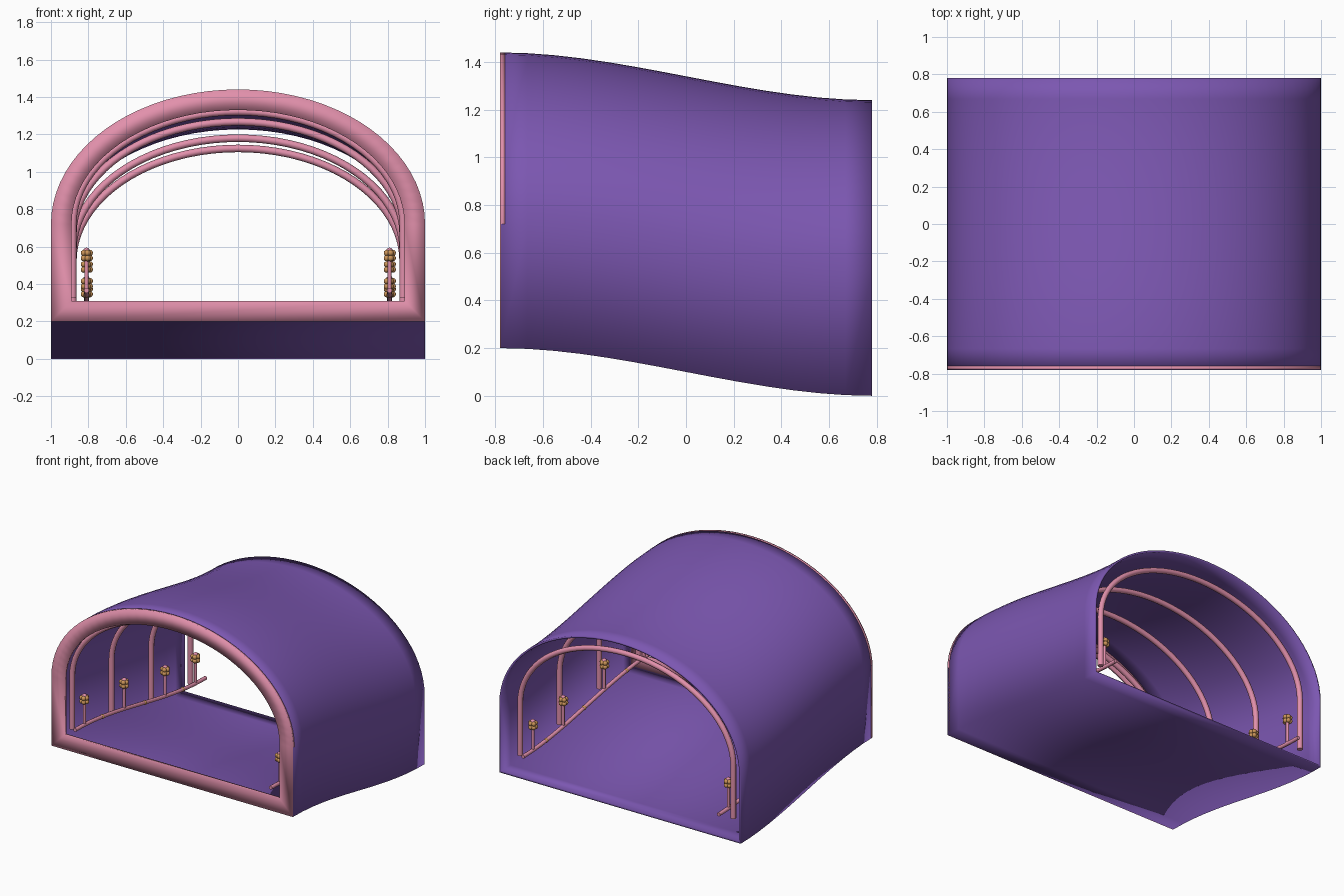
import bpy, bmesh, math
from mathutils import Vector

cube = bpy.data.objects.get("Cube")
if cube:
    bpy.data.objects.remove(cube, do_unlink=True)

HALF = 0.78      # half length of the tunnel
DROP = 0.2       # fall from the front end to the back end
SPRING = 0.52    # height where the arch begins
RISE = 0.72      # rise of the arch above that


def material(name, rgb):
    m = bpy.data.materials.new(name)
    m.use_nodes = True
    colour = (*rgb, 1.0)
    m.diffuse_color = colour
    m.node_tree.nodes["Principled BSDF"].inputs["Base Color"].default_value = colour
    return m


purple = material("purple", (0.20, 0.095, 0.44))
pink = material("pink", (0.76, 0.28, 0.41))
tan = material("tan", (0.60, 0.30, 0.10))


def base(y):
    """Height of the ground line, easing down to the back."""
    t = min(max((y + HALF) / (2 * HALF), 0), 1)
    return DROP * (1 - t * t * (3 - 2 * t))


def arch(inset, foot, steps=40):
    """Arched outline as (x, height) points, from right foot to left foot."""
    rx, rz = 1 - inset, RISE - inset
    pts = [(rx, foot)]
    for i in range(steps + 1):
        a = math.pi * i / steps
        pts.append((rx * math.cos(a), SPRING + rz * math.sin(a)))
    return pts + [(-rx, foot)]


def finish(bm, name, mat):
    bmesh.ops.recalc_face_normals(bm, faces=bm.faces)
    for f in bm.faces:
        f.smooth = True
    me = bpy.data.meshes.new(name)
    bm.to_mesh(me)
    bm.free()
    me.materials.append(mat)
    ob = bpy.data.objects.new(name, me)
    bpy.context.collection.objects.link(ob)
    return ob


def hollow_sweep(name, mat, inset, y0, y1, steps):
    """Sweep a hollow arched outline along the slope, closed at both ends."""
    bm = bmesh.new()
    rings = []
    for i in range(steps + 1):
        y = y0 + (y1 - y0) * i / steps
        rings.append([[bm.verts.new((x, y, z + base(y))) for x, z in arch(d, d)]
                      for d in (0, inset)])
    n = len(rings[0][0])
    for k in range(n):
        j = (k + 1) % n
        for a, b in zip(rings, rings[1:]):
            for s in (0, 1):
                bm.faces.new((a[s][k], a[s][j], b[s][j], b[s][k]))
        for r in (rings[0], rings[-1]):
            bm.faces.new((r[0][k], r[0][j], r[1][j], r[1][k]))
    return finish(bm, name, mat)


def tube(name, mat, pts, radius):
    """Round bar along a path."""
    cu = bpy.data.curves.new(name, "CURVE")
    cu.dimensions = "3D"
    cu.bevel_depth = radius
    cu.bevel_resolution = 2
    cu.use_fill_caps = True
    sp = cu.splines.new("POLY")
    sp.points.add(len(pts) - 1)
    for p, co in zip(sp.points, pts):
        p.co = (*co, 1)
    cu.materials.append(mat)
    ob = bpy.data.objects.new(name, cu)
    bpy.context.collection.objects.link(ob)
    return ob


def balls(name, mat, centres, radius):
    """Several small balls in one object."""
    bm = bmesh.new()
    for c in centres:
        made = bmesh.ops.create_icosphere(bm, subdivisions=2, radius=radius)
        bmesh.ops.translate(bm, verts=made["verts"], vec=c)
    return finish(bm, name, mat)


# Tunnel shell with its floor, and the broad rim around the front opening
hollow_sweep("tunnel_shell", purple, 0.014, -HALF + 0.003, HALF, 14)
hollow_sweep("front_rim", pink, 0.11, -HALF, -HALF + 0.02, 1)

# Four hoops under the roof
for i, y in enumerate((-0.70, -0.235, 0.235, 0.70)):
    path = [(x, y, z + base(y)) for x, z in arch(0.117, 0.13)]
    tube(f"hoop_{i + 1}", pink, path, 0.02)

# Side rails with flower posts and small buds
for side, x in (("left", 0.81), ("right", -0.81)):
    ys = [HALF * (-0.99 + 1.98 * i / 20) for i in range(21)]
    tube(f"{side}_rail", pink, [(x, y, base(y) + 0.165) for y in ys], 0.014)
    for i, y in enumerate((-0.66, -0.19, 0.295, 0.655)):
        top = Vector((x, y, base(y) + 0.355))
        tube(f"{side}_post_{i + 1}", pink,
             [(x, y, base(y) + 0.165), top], 0.011)
        petals = []
        for k in range(5):
            a = math.tau * k / 5
            for h in (-0.014, 0.014):
                petals.append(top + Vector((0.018 * math.cos(a), 0.018 * math.sin(a), h)))
        balls(f"{side}_petals_{i + 1}", tan, petals, 0.017)
        balls(f"{side}_flower_centre_{i + 1}", pink, [top + Vector((0, 0, 0.025))], 0.018)
    buds = [Vector((x, y, base(y) + 0.165)) for y in (-0.45, 0.05, 0.5)]
    balls(f"{side}_buds", tan, buds, 0.017)
